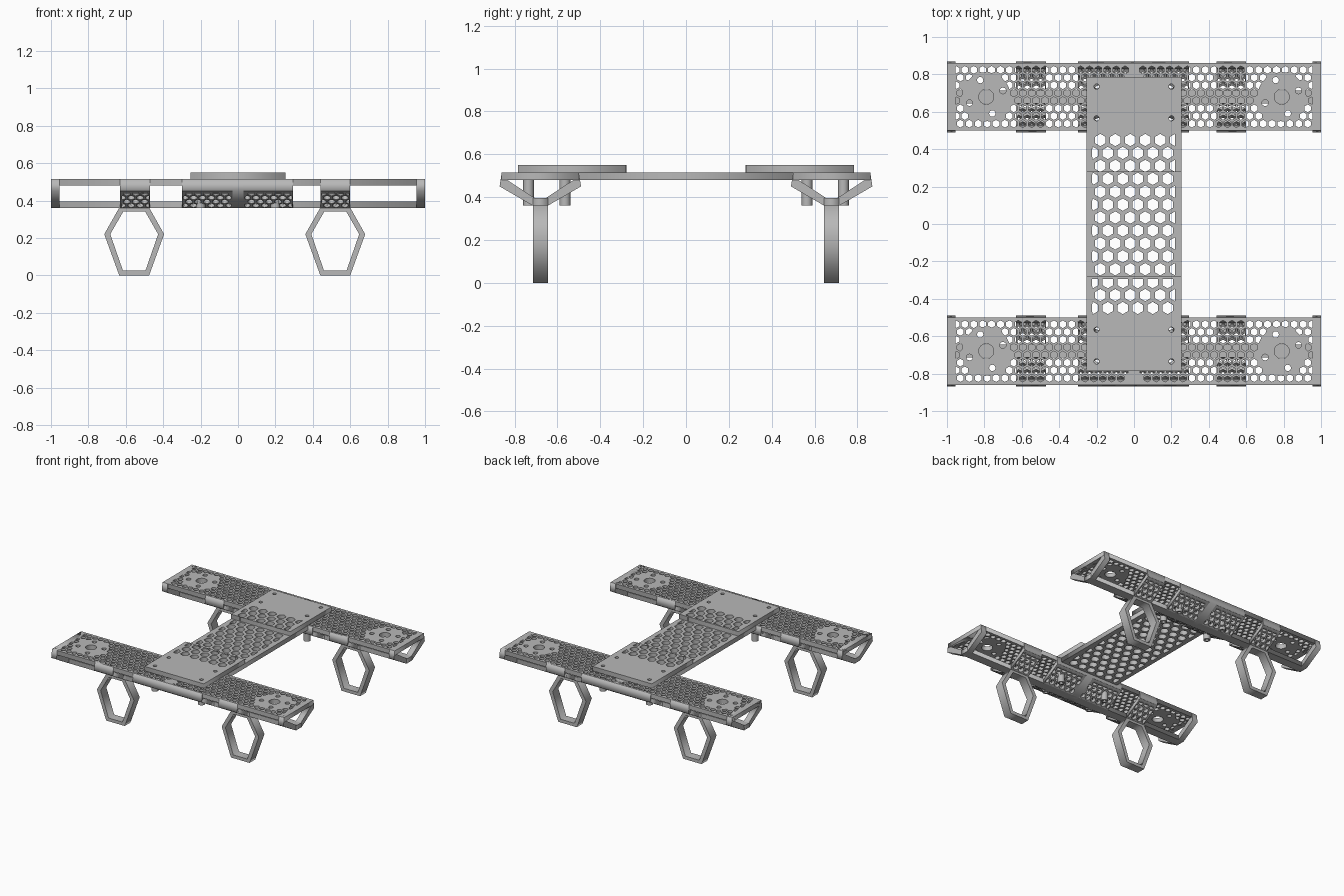
import bpy, bmesh, math
from mathutils import Matrix

if "Cube" in bpy.data.objects:
    bpy.data.objects.remove(bpy.data.objects["Cube"])

grey = bpy.data.materials.new("light_grey")
grey.diffuse_color = (0.48, 0.48, 0.48, 1)
grey.use_nodes = True
grey.node_tree.nodes["Principled BSDF"].inputs["Base Color"].default_value = grey.diffuse_color


def rect(x0, x1, y0, y1):
    return [(x0, y0), (x1, y0), (x1, y1), (x0, y1)]


def ngon(cx, cy, r, n, start=0.0):
    return [(cx + r * math.cos(start + 2 * math.pi * i / n),
             cy + r * math.sin(start + 2 * math.pi * i / n)) for i in range(n)]


def slab(name, loops, thick, matrix):
    """Flat outline with holes, extruded from local z = 0 to thick."""
    cu = bpy.data.curves.new(name, 'CURVE')
    cu.dimensions = '2D'
    cu.fill_mode = 'BOTH'
    cu.extrude = thick / 2
    for pts in loops:
        sp = cu.splines.new('POLY')
        sp.points.add(len(pts) - 1)
        for p, (x, y) in zip(sp.points, pts):
            p.co = (x, y, 0, 1)
        sp.use_cyclic_u = True
    tmp = bpy.data.objects.new(name + "_outline", cu)
    bpy.context.collection.objects.link(tmp)
    deps = bpy.context.evaluated_depsgraph_get()
    me = bpy.data.meshes.new_from_object(tmp.evaluated_get(deps))
    bpy.data.objects.remove(tmp)
    bm = bmesh.new()
    bm.from_mesh(me)
    bmesh.ops.remove_doubles(bm, verts=bm.verts, dist=1e-5)
    bmesh.ops.transform(bm, verts=bm.verts,
                        matrix=matrix @ Matrix.Translation((0, 0, thick / 2)))
    bmesh.ops.recalc_face_normals(bm, faces=bm.faces)
    bm.to_mesh(me)
    bm.free()
    me.name = name
    me.materials.clear()
    me.materials.append(grey)
    ob = bpy.data.objects.new(name, me)
    bpy.context.collection.objects.link(ob)
    return ob


def honeycomb(x0, x1, ys, pitch, r, phase=0.0, pads=()):
    """Rows of hexagons clipped to x0..x1 and pushed out of round pads."""
    out = []
    for row, y in enumerate(ys):
        shift = phase + (pitch / 2 if row % 2 else 0)
        for k in range(math.floor(x0 / pitch) - 2, math.ceil(x1 / pitch) + 2):
            cx = k * pitch + shift
            if not x0 - 0.2 * r < cx < x1 + 0.2 * r:
                continue
            if any(math.hypot(cx - px, y - py) < pr + 0.1 * r for px, py, pr in pads):
                continue
            pts = []
            for x, yy in ngon(cx, y, r, 6, math.pi / 6):
                x = min(max(x, x0), x1)
                for px, py, pr in pads:
                    d = math.hypot(x - px, yy - py)
                    if d < pr:
                        x, yy = px + (x - px) * pr / d, py + (yy - py) * pr / d
                if not pts or math.hypot(x - pts[-1][0], yy - pts[-1][1]) > 1e-4:
                    pts.append((x, yy))
            out.append(pts)
    return out


def at(x=0, y=0, z=0):
    return Matrix.Translation((x, y, z))


# local (u, v, w) -> world (y, z, x) and (x, z, -y)
ALONG_X = Matrix(((0, 0, 1, 0), (1, 0, 0, 0), (0, 1, 0, 0), (0, 0, 0, 1)))
ALONG_Y = Matrix(((1, 0, 0, 0), (0, 0, -1, 0), (0, 1, 0, 0), (0, 0, 0, 1)))

# sloping panel frame: x, up the slope, inward normal
DY, DZ = 0.155, 0.09
L = math.hypot(DY, DZ)
SLOPE = Matrix(((1, 0, 0, 0), (0, DY / L, -DZ / L, 0.035),
                (0, DZ / L, DY / L, 0.36), (0, 0, 0, 1)))

PITCH, HEX = 0.0476, 0.0205
panels = [(-0.63, -0.47), (-0.30, -0.03), (0.03, 0.295), (0.44, 0.60)]
ribs = [(-1.0, -0.955), (-0.03, 0.03), (0.955, 1.0)]
rib_outer = [(-0.18, 0.515), (0.18, 0.515), (0.19, 0.45),
             (0.035, 0.36), (-0.035, 0.36), (-0.19, 0.45)]
rib_hole = [(-0.155, 0.48), (0.155, 0.48), (0.025, 0.395), (-0.025, 0.395)]
lip = [(0.18, 0.515), (0.19, 0.45), (0.165, 0.436), (0.15, 0.462), (0.165, 0.48), (0.165, 0.515)]

for side, tag in ((-1, "front"), (1, "back")):
    yc = 0.68 * side

    # perforated beam deck with solid motor pads
    pads = [(sx * 0.79, 0, 0.13) for sx in (-1, 1)]
    pads += [(sx * 0.2, v, 0.03) for sx in (-1, 1) for v in (-0.115, 0.055)]
    if side < 0:
        pads = [(x, -v, r) for x, v, r in pads]
    rows = [0.144 - 0.0411 * i for i in range(8)]
    loops = [rect(-1, 1, -0.18, 0.18)]
    for x0, x1 in ((-0.955, -0.03), (0.03, 0.955)):
        loops += honeycomb(x0, x1, rows, PITCH, HEX, 0.0, pads)
    for x, v, r in pads:
        if r > 0.1:
            loops.append(ngon(x, v, 0.04, 24))
            for k in range(4):
                a = math.radians(20 + 90 * k)
                loops.append(ngon(x + 0.095 * math.cos(a), v + 0.095 * math.sin(a), 0.017, 12))
        else:
            loops.append(ngon(x, v, 0.013, 12))
    slab(tag + "_beam_deck", loops, 0.035, at(0, yc, 0.48))

    # bottom rail, end frames and centre frame
    slab(tag + "_bottom_rail", [rect(-1, 1, -0.035, 0.035)], 0.035, at(0, yc, 0.36))
    for i, (x0, x1) in enumerate(ribs):
        slab(f"{tag}_frame_{i}", [rib_outer, rib_hole], x1 - x0, at(x0, yc) @ ALONG_X)

    # perforated sloping panels with lips joining the deck
    for face in (0, 1):
        turn = at(0, yc) @ Matrix.Rotation(math.pi * face, 4, 'Z')
        for i, (x0, x1) in enumerate(panels):
            if face:
                x0, x1 = -x1, -x0
            holes = honeycomb(x0 + 0.006, x1 - 0.006, [0.027 + 0.0411 * k for k in range(4)],
                              PITCH, HEX)
            slab(f"{tag}_slope_panel_{face}_{i}", [rect(x0, x1, 0, L)] + holes,
                 0.03, turn @ SLOPE)
            slab(f"{tag}_panel_lip_{face}_{i}", [lip], x1 - x0, turn @ at(x0) @ ALONG_X)

    # hexagonal loop legs
    outer = [(-0.08, 0), (0.08, 0), (0.16, 0.22), (0.08, 0.362), (-0.08, 0.362), (-0.16, 0.22)]
    inner = [(-0.06, 0.025), (0.06, 0.025), (0.128, 0.22), (0.058, 0.342),
             (-0.058, 0.342), (-0.128, 0.22)]
    for x, lr in ((-0.555, "left"), (0.52, "right")):
        slab(f"{tag}_{lr}_leg", [outer, inner], 0.07, at(x, yc + 0.035) @ ALONG_Y)

    # raised mounting plate and hollow posts
    y0, y1 = sorted((0.28 * side, 0.785 * side))
    loops = [rect(-0.255, 0.255, y0, y1)]
    loops += [ngon(sx * 0.2, side * v, 0.014, 12) for sx in (-1, 1) for v in (0.565, 0.735)]
    loops += honeycomb(-0.225, 0.22, [side * v for v in (0.449, 0.380, 0.311)],
                       0.08, 0.033, -0.02 if side > 0 else 0.02)
    slab(tag + "_mounting_plate", loops, 0.035, at(0, 0, 0.515))
    for sx in (-1, 1):
        for v in (0.565, 0.735):
            post = slab(f"{tag}_post", [ngon(0, 0, 0.025, 24), ngon(0, 0, 0.013, 24)],
                        0.12, at(sx * 0.2, side * v, 0.36))
            for p in post.data.polygons:
                p.use_smooth = abs(p.normal.z) < 0.5

# perforated spine between the beams
loops = [rect(-0.255, 0.255, -0.5, 0.5)]
loops += honeycomb(-0.225, 0.22, [0.449 - 0.0691 * i for i in range(14)], 0.08, 0.033, -0.02)
slab("spine_plate", loops, 0.035, at(0, 0, 0.48))
